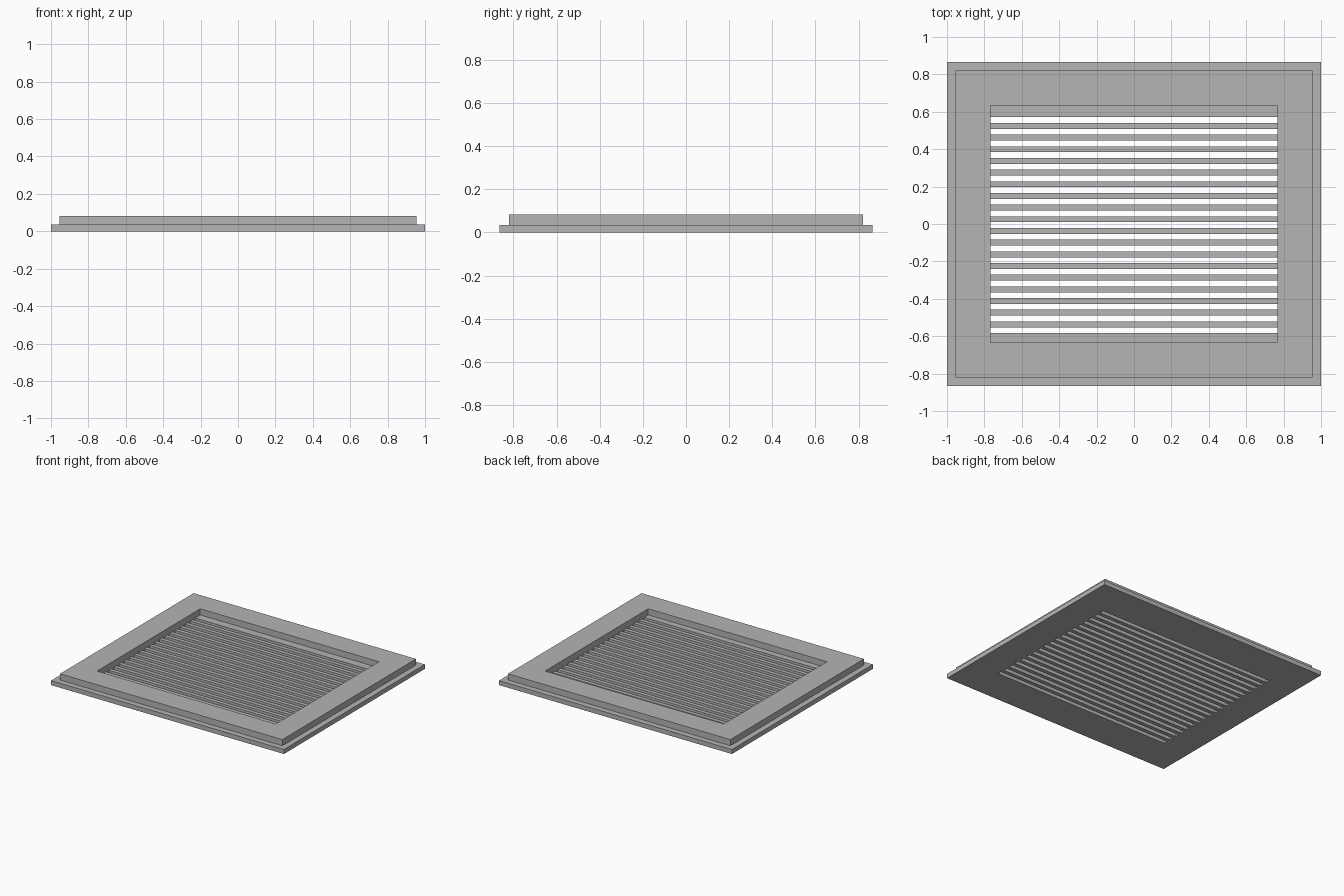
import bpy
import bmesh

cube = bpy.data.objects.get("Cube")
if cube:
    bpy.data.objects.remove(cube, do_unlink=True)

# Single matte grey
grey = bpy.data.materials.new("grey")
grey.use_nodes = True
colour = (0.46, 0.46, 0.46, 1)
grey.diffuse_color = colour
grey.node_tree.nodes["Principled BSDF"].inputs["Base Color"].default_value = colour

BASE_H, TOP_H = 0.035, 0.083
OPEN_X, OPEN_Y = 0.768, 0.633
SLOTS, PITCH, GAP, FIRST = 19, 0.0624, 0.031, 0.571


def finish(name, bm):
    bmesh.ops.recalc_face_normals(bm, faces=bm.faces)
    mesh = bpy.data.meshes.new(name)
    bm.to_mesh(mesh)
    bm.free()
    mesh.materials.append(grey)
    obj = bpy.data.objects.new(name, mesh)
    bpy.context.collection.objects.link(obj)
    return obj


def rect_loop(bm, x, y, z):
    return [bm.verts.new((sx * x, sy * y, z))
            for sx, sy in ((-1, -1), (1, -1), (1, 1), (-1, 1))]


# Stepped frame: a closed profile swept around the rectangular opening
bm = bmesh.new()
profile = [(OPEN_X, OPEN_Y, 0), (1, 0.865, 0), (1, 0.865, BASE_H),
           (0.955, 0.82, BASE_H), (0.955, 0.82, TOP_H), (OPEN_X, OPEN_Y, TOP_H)]
loops = [rect_loop(bm, *p) for p in profile]
for i, a in enumerate(loops):
    b = loops[(i + 1) % len(loops)]
    for k in range(4):
        n = (k + 1) % 4
        bm.faces.new((a[k], a[n], b[n], b[k]))
finish("stepped_frame", bm)


def bar(name, y_low, y_high):
    bm = bmesh.new()
    bmesh.ops.create_cube(bm, size=1)
    for v in bm.verts:
        v.co.x *= 2 * OPEN_X
        v.co.y = y_high if v.co.y > 0 else y_low
        v.co.z = BASE_H if v.co.z > 0 else 0
    finish(name, bm)


# Ledges at both ends of the slotted area
bar("back_ledge", FIRST, OPEN_Y)
bar("front_ledge", -OPEN_Y, FIRST - GAP - (SLOTS - 1) * PITCH)

# Slats between the slots
for i in range(SLOTS - 1):
    top = FIRST - GAP - i * PITCH
    bar(f"slat_{i + 1}", top - PITCH + GAP, top)
